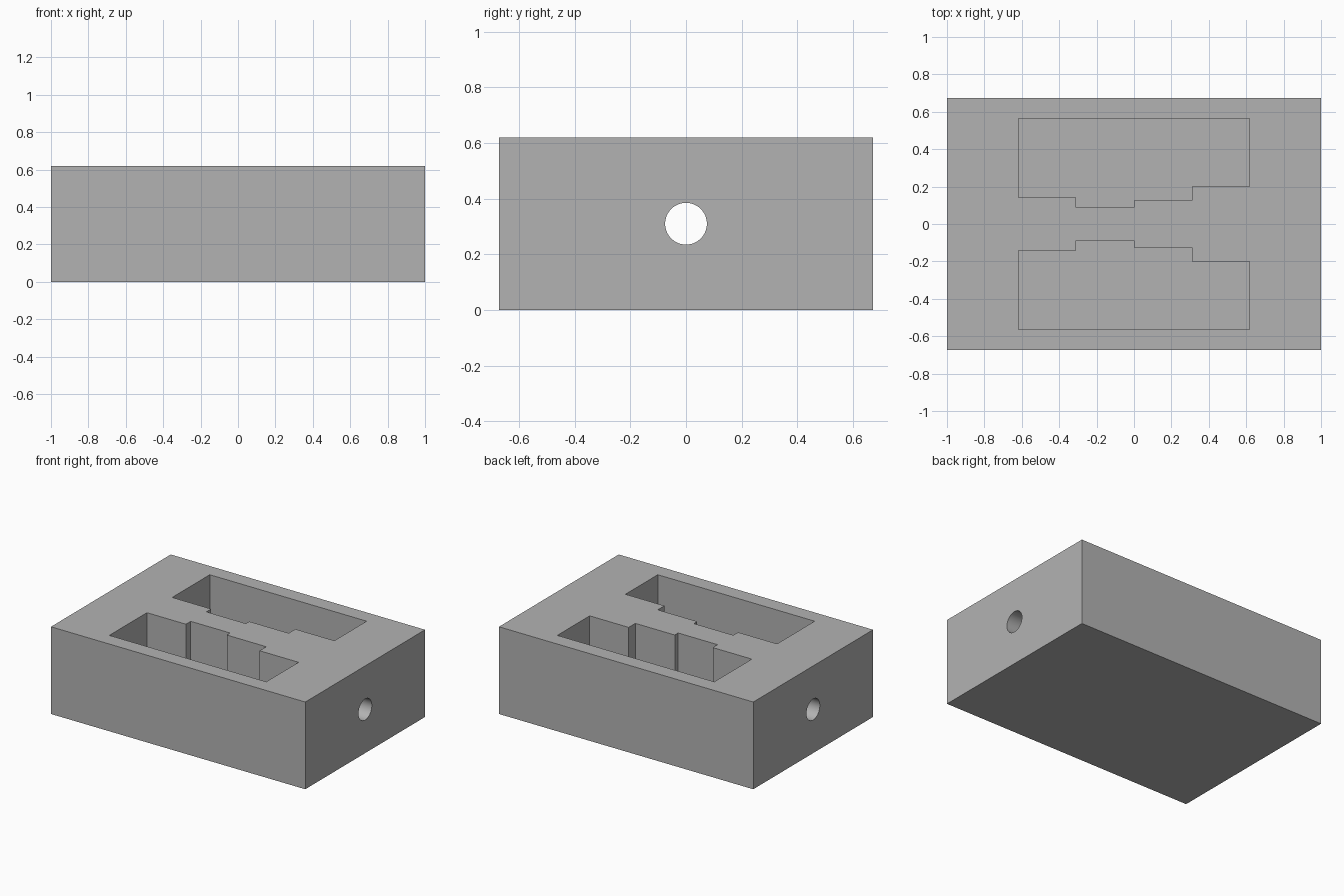
import bpy
import bmesh
from math import pi
from mathutils import Matrix

default = bpy.data.objects.get("Cube")
if default:
    bpy.data.objects.remove(default, do_unlink=True)

WIDTH, DEPTH, HEIGHT = 2.0, 1.345, 0.62
FLOOR = 0.11

grey = bpy.data.materials.new("plain grey")
grey.use_nodes = True
grey.diffuse_color = (0.45, 0.45, 0.45, 1)
grey.node_tree.nodes["Principled BSDF"].inputs["Base Color"].default_value = (0.45, 0.45, 0.45, 1)


def make_object(name, bm):
    bmesh.ops.recalc_face_normals(bm, faces=bm.faces)
    mesh = bpy.data.meshes.new(name)
    bm.to_mesh(mesh)
    bm.free()
    mesh.materials.append(grey)
    obj = bpy.data.objects.new(name, mesh)
    bpy.context.collection.objects.link(obj)
    return obj


def prism(name, outline, bottom, top):
    bm = bmesh.new()
    base = bm.faces.new([bm.verts.new((x, y, bottom)) for x, y in outline])
    extruded = bmesh.ops.extrude_face_region(bm, geom=[base])["geom"]
    verts = [v for v in extruded if isinstance(v, bmesh.types.BMVert)]
    bmesh.ops.translate(bm, verts=verts, vec=(0, 0, top - bottom))
    return make_object(name, bm)


# Solid block
w, d = WIDTH / 2, DEPTH / 2
block = prism("block", [(-w, -d), (w, -d), (w, d), (-w, d)], 0, HEIGHT)

# Mirrored pockets with a stepped inner wall
END, STEP, OUTER = 0.617, 0.31, 0.564
steps = [(-END, -STEP, 0.142), (-STEP, 0, 0.088), (0, STEP, 0.126), (STEP, END, 0.201)]
outline = [(END, OUTER), (-END, OUTER)]
for x0, x1, y in steps:
    outline += [(x0, y), (x1, y)]
cutters = [
    prism("back_pocket_cutter", outline, FLOOR, HEIGHT + 0.1),
    prism("front_pocket_cutter", [(x, -y) for x, y in outline], FLOOR, HEIGHT + 0.1),
]

# Round bore running lengthwise between the pockets
bm = bmesh.new()
bmesh.ops.create_cone(
    bm, cap_ends=True, segments=64, radius1=0.075, radius2=0.075, depth=WIDTH + 0.2,
    matrix=Matrix.Translation((0, 0, HEIGHT / 2)) @ Matrix.Rotation(pi / 2, 4, "Y"))
for face in bm.faces:
    face.smooth = len(face.verts) == 4
cutters.append(make_object("bore_cutter", bm))

# Cut the block, then discard the cutters
for cutter in cutters:
    cut = block.modifiers.new(cutter.name, "BOOLEAN")
    cut.operation = "DIFFERENCE"
    cut.solver = "EXACT"
    cut.object = cutter
    cutter.hide_render = True

bpy.context.view_layer.objects.active = block
block.select_set(True)
for cutter in cutters:
    bpy.ops.object.modifier_apply(modifier=cutter.name)
    bpy.data.objects.remove(cutter, do_unlink=True)
